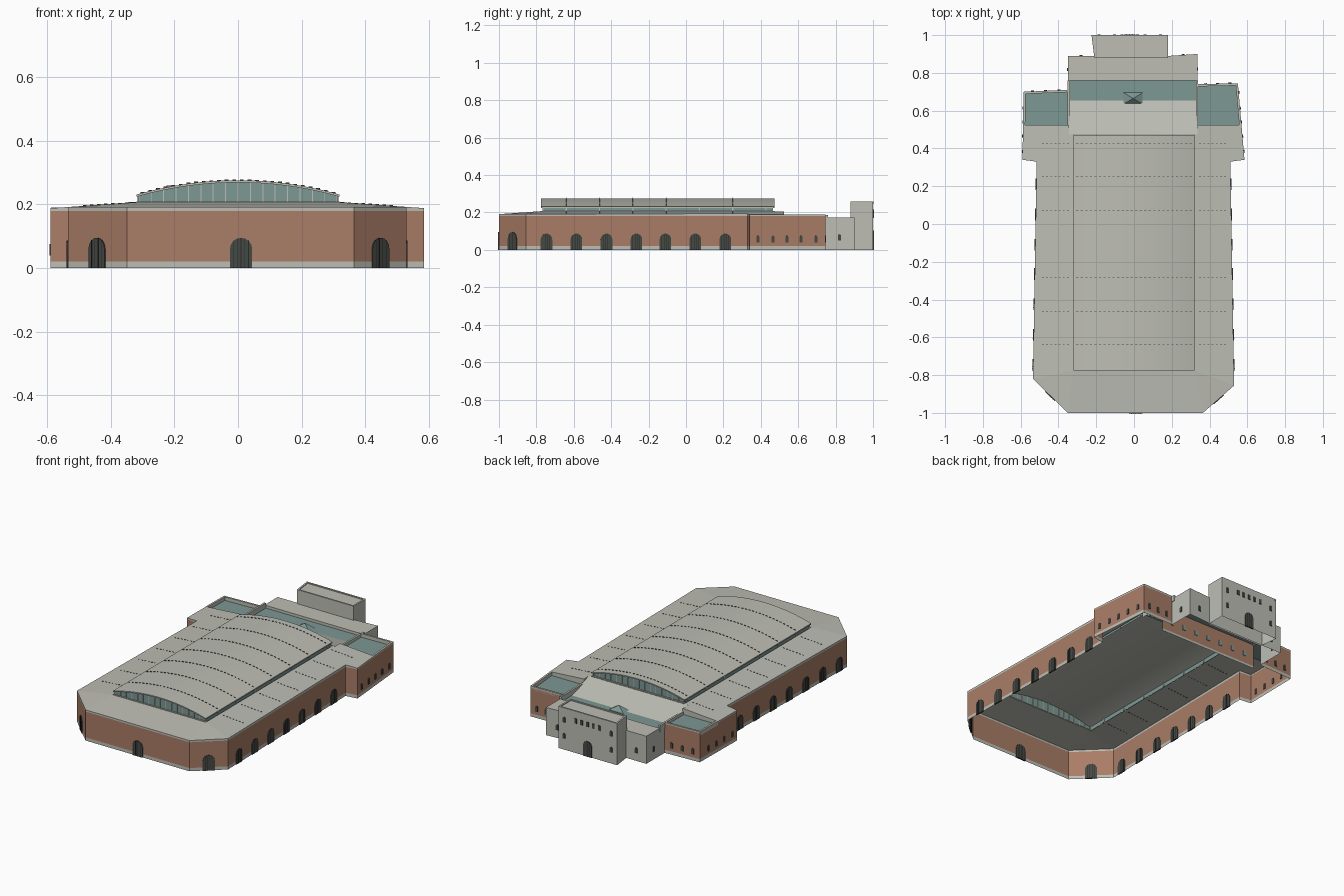
import bpy, math
from mathutils import Vector

if "Cube" in bpy.data.objects:
    bpy.data.objects.remove(bpy.data.objects["Cube"])

COLORS = {
    "brick": (0.40, 0.205, 0.135), "pale_stone": (0.51, 0.515, 0.46),
    "teal_glass": (0.205, 0.315, 0.295), "dark_opening": (0.06, 0.068, 0.058),
    "black_bars": (0.02, 0.022, 0.02),
}
MATS = {}
for n, c in COLORS.items():
    MATS[n] = bpy.data.materials.new(n)
    MATS[n].diffuse_color = (*c, 1)

parts = {}


def add(name, mat, verts, faces):
    """Collect geometry into a named part."""
    vs, fs = parts.setdefault((name, mat), ([], []))
    o = len(vs)
    vs.extend(tuple(v) for v in verts)
    fs.extend([i + o for i in f] for f in faces)


def sheet(name, mat, pts):
    add(name, mat, pts, [list(range(len(pts)))])


def prism(name, mat, profile, d):
    """Closed solid: planar profile swept along vector d."""
    n = len(profile)
    a = [Vector(p) for p in profile]
    faces = [list(range(n))[::-1], list(range(n, 2 * n))]
    faces += [[i, (i + 1) % n, (i + 1) % n + n, i + n] for i in range(n)]
    add(name, mat, a + [p + Vector(d) for p in a], faces)


def box(name, mat, x0, x1, y0, y1, z0, z1):
    prism(name, mat, [(x0, y0, z0), (x1, y0, z0), (x1, y1, z0), (x0, y1, z0)], (0, 0, z1 - z0))


def curb(name, p, q, z0, z1, w=0.012):
    """Parapet along p-q, thickness on the inner (left) side."""
    d = (Vector(q) - Vector(p)).normalized()
    n = Vector((-d.y, d.x)) * w
    prism(name, "pale_stone", [(*p, z0), (*q, z0), (q[0] + n.x, q[1] + n.y, z0),
                               (p[0] + n.x, p[1] + n.y, z0)], (0, 0, z1 - z0))


def wall(name, mat, pts, z0, z1):
    """Upright sheets along a path; heights may be numbers or functions."""
    h = lambda z, p: z(*p) if callable(z) else z
    for p, q in zip(pts, pts[1:]):
        sheet(name, mat, [(*p, h(z0, p)), (*q, h(z0, q)), (*q, h(z1, q)), (*p, h(z1, p))])


def opening(name, p, q, t, w, h, z0=0.0, arch=True, mat="dark_opening", bars=0):
    """Thin door or window plate, set through the wall p-q at fraction t."""
    p, q = Vector(p), Vector(q)
    d = (q - p).normalized()
    n = Vector((d.y, -d.x, 0))
    c = p.lerp(q, t)
    r = w / 2
    prof = [(-r, z0), (r, z0)]
    if arch:
        prof += [(r * math.cos(a * math.pi / 8), z0 + h - r + r * math.sin(a * math.pi / 8))
                 for a in range(9)]
    else:
        prof += [(r, z0 + h), (-r, z0 + h)]

    def place(pr, off):
        return [Vector((c.x + d.x * u, c.y + d.y * u, z)) + n * off for u, z in pr]
    prism(name, mat, place(prof, -0.004), n * 0.008)
    for i in range(bars):
        u = w * ((i + 1) / (bars + 1) - 0.5)
        top = z0 + h - r + math.sqrt(r * r - u * u)
        b = 0.0012
        prism(name + "_bars", "black_bars", place([(u - b, z0), (u + b, z0), (u + b, top), (u - b, top)],
                                                  -0.005), n * 0.010)


# ---- footprint (counter-clockwise) ----
FL, FR, CR, CL = (-.35, -1), (.365, -1), (.53, -.855), (-.535, -.82)
SR, WR, BR, IR = (.51, .33), (.585, .34), (.55, .745), (.335, .74)
SL, WL, BL, IL = (-.515, .33), (-.59, .34), (-.585, .70), (-.35, .71)
MR, ML = (.569, .525), (-.588, .525)


def roof_z(x, y):
    return 0.207 - 0.07 * max(abs(x) - .32, -.775 - y, 0)


# ---- outer walls with stone base and cornice ----
path = [IL, BL, WL, SL, CL, FL, FR, CR, SR, WR, BR, IR]
wall("base_course", "pale_stone", path, 0, .02)
wall("brick_walls", "brick", path, .02, .18)
wall("cornice", "pale_stone", [ML, WL, SL, CL, FL, FR, CR, SR, WR, MR], .18, roof_z)
wall("cornice", "pale_stone", [IL, BL, ML], .18, .187)
wall("cornice", "pale_stone", [MR, BR, IR], .18, .187)

# ---- main roof, open beneath the vault ----
VL, VR = (-.32, -.775), (.32, -.775)
for poly in ([FL, FR, VR, VL], [FR, CR, VR], [CL, FL, VL],
             [CR, SR, (.32, .33), VR], [SL, CL, VL, (-.32, .33)],
             [SR, WR, MR, (.335, .525), (.335, .475), (.32, .475), (.32, .33)],
             [WL, SL, (-.32, .33), (-.32, .475), (-.345, .475), (-.345, .525), ML]):
    sheet("main_roof", "pale_stone", [(x, y, roof_z(x, y)) for x, y in poly])
# rear slope down to the glazed strip
sheet("rear_slope", "pale_stone", [(-.345, .475, .207), (.335, .475, .207),
                                   (.335, .655, .155), (-.345, .655, .155)])

# ---- low rear wings: glazed roofs, risers, parapets ----
sheet("wing_glass_roof", "teal_glass", [(.335, .525, .168), (*MR, .168), (*BR, .168), (*IR, .168)])
sheet("wing_glass_roof", "teal_glass", [(*ML, .168), (-.345, .525, .168), (*IL, .168), (*BL, .168)])
wall("roof_riser", "pale_stone", [MR, (.335, .525), (.335, .475)], .165, roof_z)
wall("roof_riser", "pale_stone", [(-.345, .475), (-.345, .525), ML], .165, roof_z)
for p, q in ((MR, BR), (BR, IR), (IL, BL), (BL, ML)):
    curb("wing_parapet", p, q, .165, .19)
box("wing_parapet", "pale_stone", .327, .339, .525, .76, .15, .187)
box("wing_parapet", "pale_stone", -.352, -.34, .525, .76, .15, .187)

# ---- glazed strip, skylight and brick rear wall of the hall ----
sheet("strip_glass_roof", "teal_glass", [(-.345, .655, .155), (.335, .655, .155),
                                         (.335, .76, .155), (-.345, .76, .155)])
sk = [(-.055, .635, .158), (.045, .635, .158), (.045, .695, .158), (-.055, .695, .158),
      (-.005, .665, .188)]
add("skylight", "teal_glass", sk, [[0, 1, 4], [1, 2, 4], [2, 3, 4], [3, 0, 4]])
HR, HL = (.335, .655), (-.345, .655)
wall("hall_rear_wall", "brick", [HR, HL], .015, .155)
wall("hall_rear_base", "pale_stone", [HR, HL], 0, .015)
for i in range(7):
    opening("hall_rear_window", HR, HL, (i + .75) / 7.5, .022, .035, .06, mat="teal_glass")

# ---- stone rear block and tower ----
B0, B1, B2, B3 = (.335, .74), (.335, .90), (.185, .89), (-.35, .89)
wall("rear_block", "pale_stone", [B0, B1, B2, B3, IL], 0, .172)
wall("rear_block", "pale_stone", [(-.35, .76), (.335, .76)], .155, .172)
sheet("rear_block", "pale_stone", [(-.35, .76, .172), (.335, .76, .172), (*B1, .172),
                                   (*B2, .172), (*B3, .172)])
T = [(-.21, .88), (.18, .88), (.18, 1), (-.225, 1)]
wall("tower", "pale_stone", T + T[:1], 0, .25)
sheet("tower", "pale_stone", [(*p, .255) for p in T])
for p, q in zip(T, T[1:] + T[:1]):
    curb("tower_cornice", p, q, .245, .26, .01)

# ---- arched doorways ----
for p, q in ((CL, FL), (FR, CR)):
    opening("arched_door", p, q, .5, .07, .095, bars=4)
opening("arched_door", FL, FR, .503, .07, .095, bars=5)
for y in (-.746, -.586, -.425, -.265, -.11, .05, .21):
    for p, q in ((CR, SR), (SL, CL)):
        opening("arched_door", p, q, (y - p[1]) / (q[1] - p[1]), .062, .087, bars=4)
# ---- small windows ----
for y in (.385, .465, .54, .615, .695):
    opening("wing_window", WR, BR, (y - .34) / .405, .016, .036, .04)
    if y < .66:
        opening("wing_window", BL, WL, (.70 - y) / .36, .016, .036, .04)
for t in (.2, .5, .8):
    opening("wing_window", BR, IR, t, .016, .036, .04)
    opening("wing_window", IL, BL, t, .016, .036, .04)
opening("block_window", B0, B1, .5, .016, .034, .05)
opening("block_window", B3, IL, .4, .016, .034, .05)
opening("block_window", B1, B2, .5, .016, .034, .05)
opening("block_window", B2, B3, .87, .016, .034, .05)
for i in range(5):
    opening("tower_window", T[2], T[3], .3 + .1 * i, .016, .03, .185, arch=False)
for t in (.1, .9):
    for z in (.07, .17):
        opening("tower_window", T[2], T[3], t, .016, .034, z)
opening("tower_door", T[2], T[3], .5, .06, .095, bars=3)

# ---- vaulted roof over the hall ----
R = (.32 ** 2 + .045 ** 2) / .09


def arc_z(x):
    return .276 - R + math.sqrt(R * R - x * x)


N = 32
xs = [-.32 + .64 * i / N for i in range(N + 1)]
top = [(x, -.775, arc_z(x)) for x in xs]
prism("vault_roof", "pale_stone", [(x, y, z - .007) for x, y, z in top] + top[::-1], (0, 1.247, 0))
# glazed ends with upright bars
for y, s in ((-.765, -1), (.462, 1)):
    sheet("vault_end_glass", "teal_glass", [(-.315, y, .204), (.315, y, .204)] +
          [(x * .984, y, arc_z(x) - .004) for x in xs[::-1]])
    for i in range(17):
        x = -.312 + .039 * i
        box("vault_end_bars", "pale_stone", x - .0015, x + .0015, y - .003, y + .003, .204, arc_z(x) - .005)
    box("vault_end_sill", "pale_stone", -.32, .32, y - .006, y + .006, .203, .209)
# glazed side strips
RIBS = [-.64 + .178 * i for i in range(7)]
for x in (-.312, .312):
    sheet("vault_side_glass", "teal_glass", [(x, -.765, .2), (x, .462, .2), (x, .462, .227), (x, -.765, .227)])
    for y in RIBS:
        box("vault_side_bars", "pale_stone", x - .004, x + .004, y - .003, y + .003, .204, .226)

# ---- rows of small snow guards across the roofs ----
for y in RIBS:
    for i in range(26):
        x = -.30 + .024 * i
        box("snow_guards", "dark_opening", x - .006, x + .006, y - .001, y + .001, arc_z(x) - .002, arc_z(x) + .003)
    for i in range(7):
        for s in (-1, 1):
            x = s * (.35 + .022 * i)
            z = roof_z(x, y)
            box("snow_guards", "dark_opening", x - .005, x + .005, y - .001, y + .001, z - .002, z + .002)

# ---- make the objects ----
for (name, mat), (vs, fs) in parts.items():
    me = bpy.data.meshes.new(name)
    me.from_pydata(vs, [], fs)
    me.materials.append(MATS[mat])
    ob = bpy.data.objects.new(name, me)
    bpy.context.collection.objects.link(ob)
    if name == "vault_roof":
        bpy.context.view_layer.objects.active = ob
        ob.select_set(True)
        bpy.ops.object.shade_smooth_by_angle(angle=math.radians(30))
        ob.select_set(False)

for m in bpy.data.materials:
    if m.users and not m.is_grease_pencil:
        m.use_nodes = True
        m.node_tree.nodes["Principled BSDF"].inputs["Base Color"].default_value = m.diffuse_color
